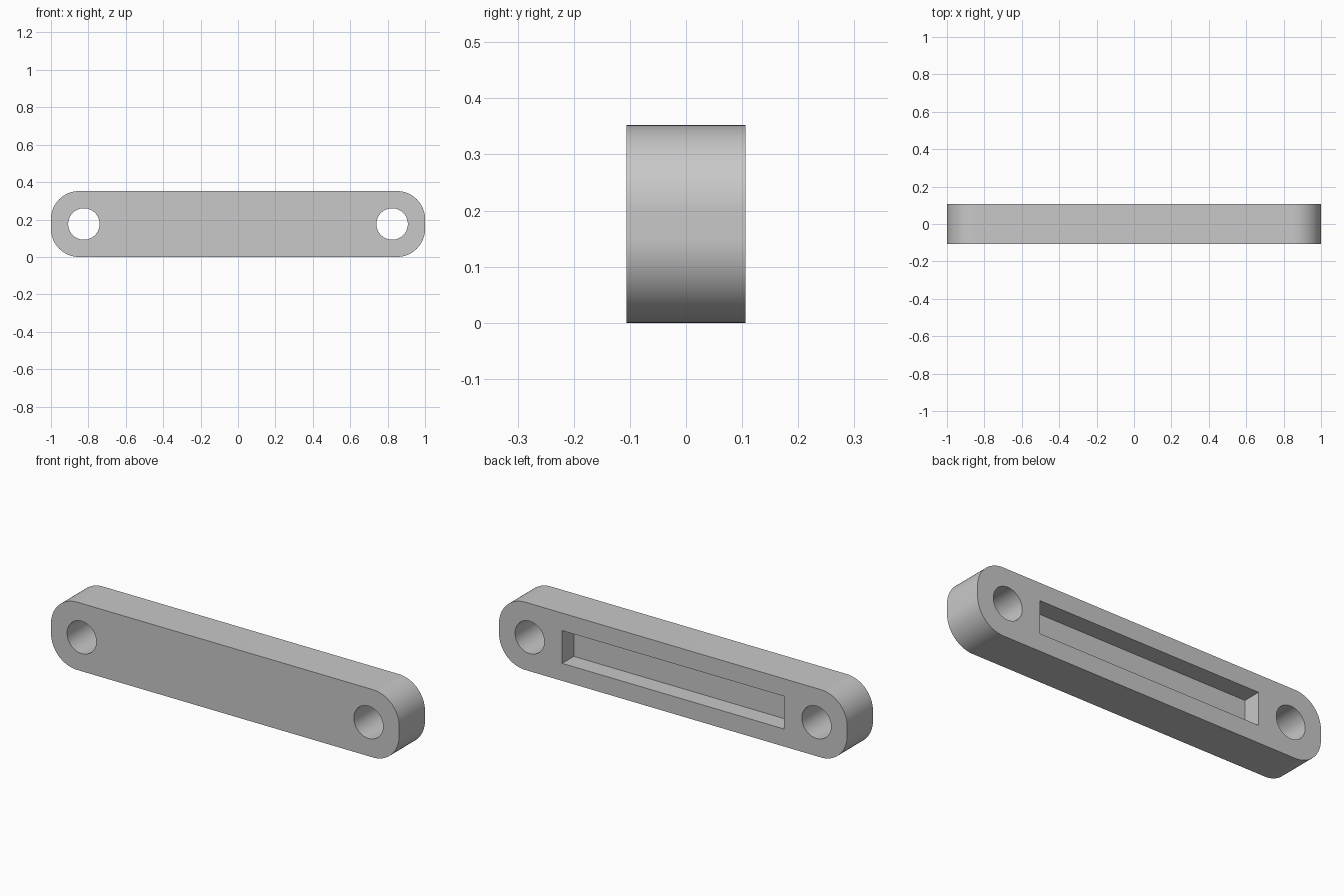
import bpy, bmesh, math

cube = bpy.data.objects.get("Cube")
if cube:
    bpy.data.objects.remove(cube, do_unlink=True)

HEIGHT, HALF_DEPTH = 0.352, 0.106
CORNER = 0.15
HOLE_X, HOLE_R = 0.824, 0.084
POCKET = (1.274, 0.095, 0.17)
MID_Z = HEIGHT / 2

grey = bpy.data.materials.new("plain grey")
grey.use_nodes = True
grey.diffuse_color = (0.58, 0.58, 0.58, 1)
grey.node_tree.nodes["Principled BSDF"].inputs["Base Color"].default_value = grey.diffuse_color


def rounded_outline(steps=24):
    """Points of the bar outline in x and z, corner by corner."""
    points = []
    for i, (sx, sz) in enumerate([(1, 1), (-1, 1), (-1, -1), (1, -1)]):
        cx, cz = sx * (1 - CORNER), MID_Z + sz * (MID_Z - CORNER)
        for s in range(steps + 1):
            a = (i + s / steps) * math.pi / 2
            points.append((cx + CORNER * math.cos(a), cz + CORNER * math.sin(a)))
    return points


# Bar body
bm = bmesh.new()
face = bm.faces.new([bm.verts.new((x, -HALF_DEPTH, z)) for x, z in rounded_outline()])
ext = bmesh.ops.extrude_face_region(bm, geom=[face])
moved = [g for g in ext["geom"] if isinstance(g, bmesh.types.BMVert)]
bmesh.ops.translate(bm, verts=moved, vec=(0, 2 * HALF_DEPTH, 0))
bmesh.ops.recalc_face_normals(bm, faces=bm.faces)
mesh = bpy.data.meshes.new("link_bar")
bm.to_mesh(mesh)
bm.free()
bar = bpy.data.objects.new("link_bar", mesh)
bpy.context.collection.objects.link(bar)
mesh.materials.append(grey)

# Cutters for the two pin holes and the back pocket
cutters = []
for side, name in ((1, "left_hole_cutter"), (-1, "right_hole_cutter")):
    bpy.ops.mesh.primitive_cylinder_add(vertices=64, radius=HOLE_R, depth=1,
                                        location=(side * HOLE_X, 0, MID_Z),
                                        rotation=(math.pi / 2, 0, 0))
    bpy.context.object.name = name
    cutters.append(bpy.context.object)

overshoot = 0.1
bpy.ops.mesh.primitive_cube_add(
    size=1, location=(0, HALF_DEPTH + (overshoot - POCKET[1]) / 2, MID_Z))
pocket = bpy.context.object
pocket.name = "pocket_cutter"
pocket.scale = (POCKET[0], POCKET[1] + overshoot, POCKET[2])
cutters.append(pocket)

# Cut and apply, then drop the cutters
bpy.ops.object.select_all(action="DESELECT")
bpy.context.view_layer.objects.active = bar
bar.select_set(True)
for cutter in cutters:
    cutter.hide_render = True
    cutter.data.materials.append(grey)
    mod = bar.modifiers.new(cutter.name, "BOOLEAN")
    mod.operation, mod.solver, mod.object = "DIFFERENCE", "EXACT", cutter
    bpy.ops.object.modifier_apply(modifier=mod.name)
for cutter in cutters:
    bpy.data.objects.remove(cutter, do_unlink=True)

bpy.ops.object.shade_smooth_by_angle(angle=math.radians(30))
